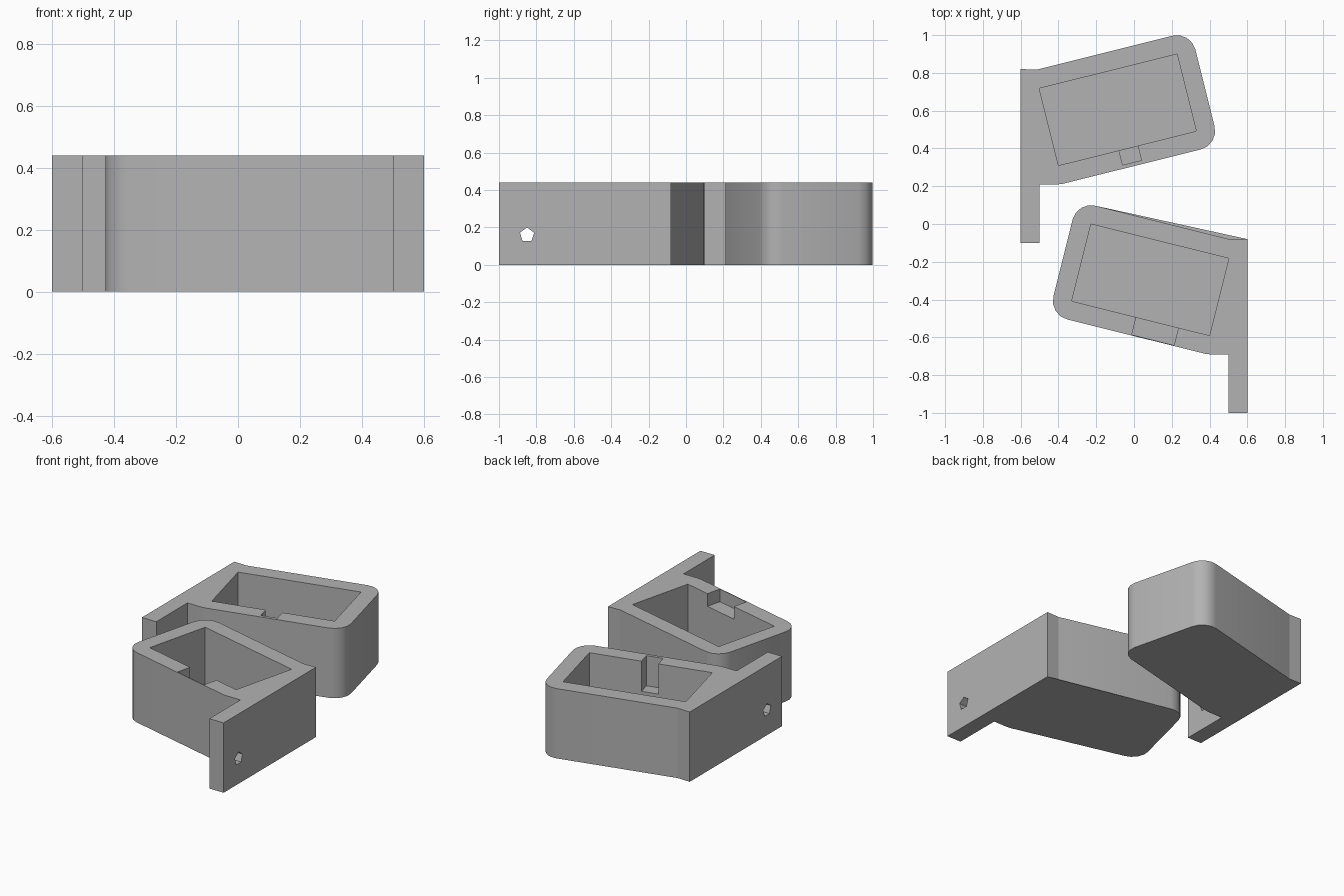
import bpy, bmesh, math
from mathutils import Vector

cube = bpy.data.objects.get("Cube")
if cube:
    bpy.data.objects.remove(cube, do_unlink=True)

HEIGHT, FLOOR, WALL = 0.44, 0.06, 0.1
TILT = math.radians(14)
U = Vector((math.cos(TILT), math.sin(TILT)))
V = Vector((-U.y, U.x))
CORNER = Vector((-0.4, 0.31))       # inner corner of the tilted pocket
LENGTH, WIDTH = 0.752, 0.42

grey = bpy.data.materials.new("plain grey")
grey.use_nodes = True
grey.diffuse_color = (0.45, 0.45, 0.45, 1)
grey.node_tree.nodes["Principled BSDF"].inputs["Base Color"].default_value = (0.45, 0.45, 0.45, 1)


def prism(name, base, sweep):
    """Extrude a closed loop of 3D points along a vector."""
    bm = bmesh.new()
    face = bm.faces.new([bm.verts.new(p) for p in base])
    top = bmesh.ops.extrude_face_region(bm, geom=[face])
    verts = [g for g in top["geom"] if isinstance(g, bmesh.types.BMVert)]
    bmesh.ops.translate(bm, verts=verts, vec=sweep)
    bmesh.ops.recalc_face_normals(bm, faces=bm.faces)
    mesh = bpy.data.meshes.new(name)
    bm.to_mesh(mesh)
    bm.free()
    mesh.materials.append(grey)
    obj = bpy.data.objects.new(name, mesh)
    bpy.context.collection.objects.link(obj)
    return obj


def pocket_point(u, v):
    return CORNER + U * u + V * v


def arc(centre, start, end, steps):
    angles = [math.radians(start + (end - start) * i / steps) for i in range(steps + 1)]
    return [centre + WALL * Vector((math.cos(a), math.sin(a))) for a in angles]


def cut(body, cutter):
    mod = body.modifiers.new("cut", 'BOOLEAN')
    mod.operation, mod.solver, mod.object = 'DIFFERENCE', 'EXACT', cutter
    bpy.context.view_layer.objects.active = body
    bpy.ops.object.modifier_apply(modifier=mod.name)
    bpy.data.objects.remove(cutter, do_unlink=True)


def holder(name, side, shift, notch_start, notch_end, notch_depth, notch_floor):
    def place(points, z):
        return [Vector((p[0] * side, p[1] + shift, z)) for p in points]

    def block(label, u0, u1, v0, v1, z):
        loop = [pocket_point(*c) for c in ((u0, v0), (u1, v0), (u1, v1), (u0, v1))]
        return prism(label, place(loop, z), Vector((0, 0, 1)))

    # Mounting plate and rounded tilted box in one outline
    outline = [(-0.6, 0.82), (-0.6, -0.1), (-0.5, -0.1), (-0.5, 0.21)]
    outline += arc(pocket_point(0, 0), 270, 284, 1)
    outline += arc(pocket_point(LENGTH, 0), -76, 14, 4)
    outline += arc(pocket_point(LENGTH, WIDTH), 14, 104, 4)
    outline += arc(pocket_point(0, WIDTH), 104, 90, 1)
    body = prism(name, place(outline, 0), Vector((0, 0, HEIGHT)))

    # Open pocket and the notch in its front wall
    cut(body, block("pocket", 0, LENGTH, 0, WIDTH, FLOOR))
    cut(body, block("notch", notch_start, notch_end, -notch_depth, 0.05, notch_floor))

    # Five-sided screw hole through the plate
    ring = [math.radians(90 + 72 * i) for i in range(5)]
    hole = [Vector((-0.7 * side, 0.05 + shift + 0.04 * math.cos(a), 0.16 + 0.04 * math.sin(a)))
            for a in ring]
    cut(body, prism("screw hole", hole, Vector((0.3 * side, 0, 0))))

    bpy.ops.object.select_all(action='DESELECT')
    body.select_set(True)
    bpy.context.view_layer.objects.active = body
    bpy.ops.object.shade_smooth_by_angle(angle=math.radians(30))


holder("back_holder", 1, 0, 0.33, 0.433, 0.08, 0.25)
holder("front_holder", -1, -0.9, 0.17, 0.4, 0.095, 0.36)
